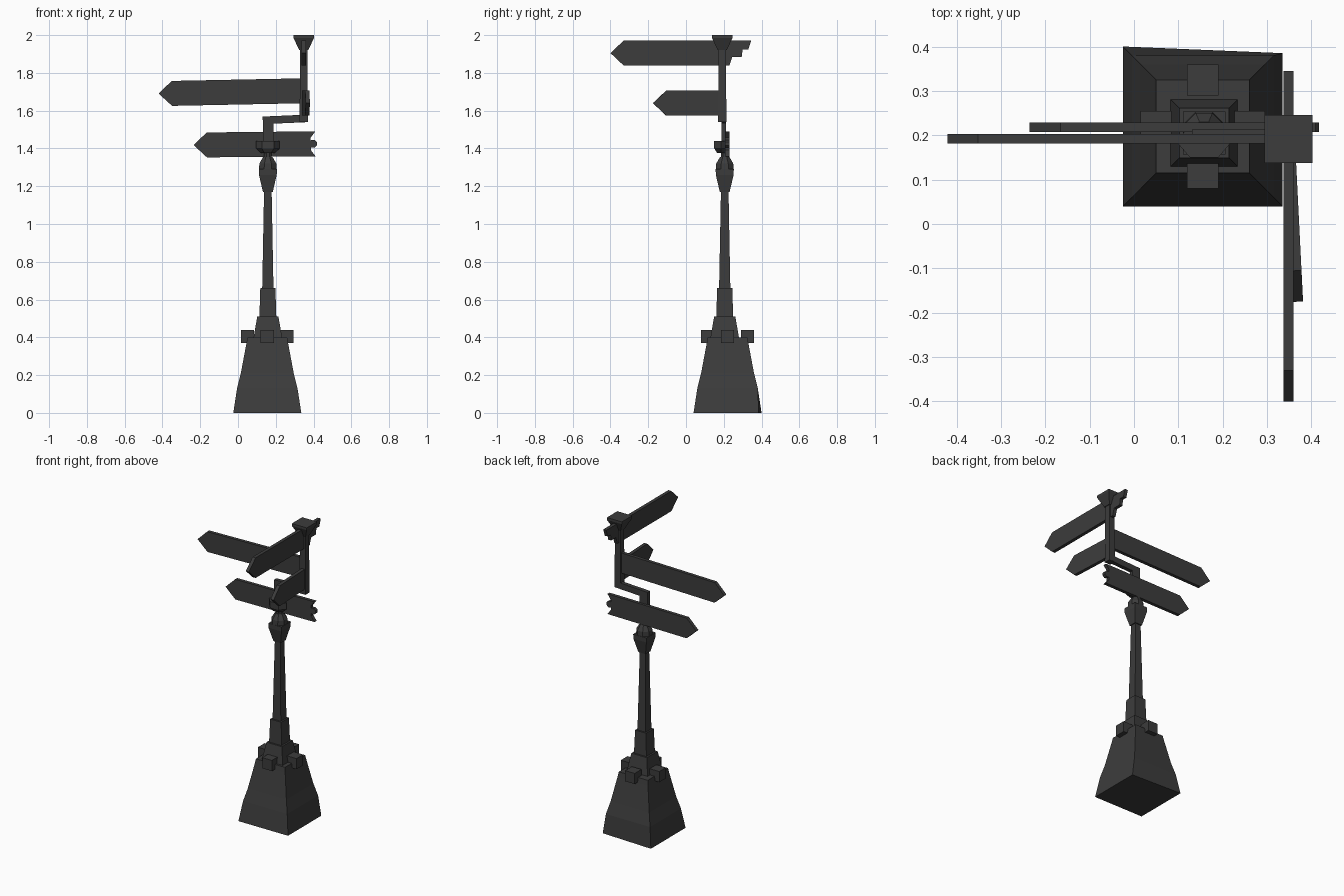
import bpy, bmesh, math
from mathutils import Vector

default_cube = bpy.data.objects.get("Cube")
if default_cube:
    bpy.data.objects.remove(default_cube, do_unlink=True)

iron = bpy.data.materials.new("dark_iron")
iron.use_nodes = True
iron.diffuse_color = (0.045, 0.045, 0.045, 1)
shader = iron.node_tree.nodes["Principled BSDF"]
shader.inputs["Base Color"].default_value = iron.diffuse_color


def finish(name, bm, location):
    """Turn a bmesh into a placed object with the iron material."""
    bmesh.ops.recalc_face_normals(bm, faces=bm.faces)
    mesh = bpy.data.meshes.new(name)
    bm.to_mesh(mesh)
    bm.free()
    mesh.materials.append(iron)
    part = bpy.data.objects.new(name, mesh)
    part.location = location
    bpy.context.scene.collection.objects.link(part)
    return part


def tower(name, centre, levels, sides=4, turn=0.5, squash=1):
    """Stack regular rings; each level is a half width and a height."""
    bm = bmesh.new()
    rings = []
    for half_width, height in levels:
        radius = half_width / math.cos(math.pi / sides) if turn else half_width
        ring = []
        for i in range(sides):
            angle = math.tau * (i + turn) / sides
            ring.append(bm.verts.new((radius * math.cos(angle),
                                      radius * math.sin(angle) * squash,
                                      height)))
        rings.append(ring)
    for lower, upper in zip(rings, rings[1:]):
        for i in range(sides):
            bm.faces.new((lower[i - 1], lower[i], upper[i], upper[i - 1]))
    bm.faces.new(rings[0])
    bm.faces.new(rings[-1])
    return finish(name, bm, (*centre, 0))


def box(name, location, size):
    bm = bmesh.new()
    bmesh.ops.create_cube(bm, size=1)
    bmesh.ops.scale(bm, vec=size, verts=bm.verts)
    return finish(name, bm, location)


def board(name, tip, length, tail, yaw=0, pitch=0):
    """Pointed board running from its tip to a shaped tail."""
    half_height, point, thickness = 0.066, 0.07, 0.022
    outline = [(0, 0), (point, -half_height)]
    outline += [(length + along, side * half_height) for along, side in tail]
    outline.append((point, half_height))
    bm = bmesh.new()
    face = bm.faces.new([bm.verts.new((along, -thickness / 2, height))
                         for along, height in outline])
    extruded = bmesh.ops.extrude_face_region(bm, geom=[face], use_keep_orig=True)
    moved = [item for item in extruded["geom"] if isinstance(item, bmesh.types.BMVert)]
    bmesh.ops.translate(bm, vec=(0, thickness, 0), verts=moved)
    part = finish(name, bm, tip)
    part.rotation_euler = (0, pitch, yaw)
    return part


# Flared base, with one back corner slightly pulled in
base_centre = Vector((0.155, 0.22))
base = tower("base", base_centre,
             [(0.18, 0), (0.16, 0.13), (0.14, 0.21), (0.11, 0.37), (0.105, 0.4)])
base.data.vertices[0].co.y -= 0.015

# Four blocks around the top of the base
for i, side in enumerate(("left", "back", "right", "front")):
    angle = i * math.pi / 2
    offset = Vector((math.cos(angle), math.sin(angle))) * 0.105
    box(side + "_block", (*(base_centre + offset), 0.405), (0.07, 0.07, 0.07))

# Column, from the step on the base up to the capital
column = Vector((0.158, 0.205))
tower("base_step", column, [(0.077, 0.39), (0.056, 0.51)])
tower("column_foot", column, [(0.045, 0.5), (0.04, 0.66)])
tower("column_shaft", column, [(0.03, 0.65), (0.02, 1.18)])
tower("capital", column, [(0.026, 1.17), (0.047, 1.26), (0.048, 1.29)])
tower("capital_dome", column, [(0.047, 1.28), (0.045, 1.32), (0.025, 1.355)], sides=8)
tower("neck", column, [(0.02, 1.34), (0.02, 1.4)], sides=8)
tower("collar", (column.x, 0.186),
      [(0.035, 1.375), (0.063, 1.4), (0.063, 1.44)], sides=6, turn=0, squash=0.67)

# Offset bracket and upper post with its flared cap
box("lower_post", (0.16, 0.2, 1.48), (0.057, 0.026, 0.17))
arm = box("bracket_arm", (0.25, 0.2, 1.554), (0.238, 0.026, 0.04))
arm.rotation_euler.y = -0.045
post = Vector((0.348, 0.192))
tower("upper_post", post, [(0.022, 1.54), (0.019, 1.94)])
tower("post_cap", post, [(0.024, 1.92), (0.054, 1.985), (0.054, 2)])

# Tail shapes: distance past the end, and height as a share of half the board
square_tail = [(0, -1), (0, 1)]
swallow_tail = [(0, -1), (-0.025, -0.5), (-0.025, 0.5), (0, 1)]
ragged_tail = [(-0.115, -1), (-0.1, -0.3), (-0.05, -0.3),
               (-0.045, 0.3), (-0.015, 0.3), (0, 1)]

# Direction boards, two pointing to the right and two to the front
board("upper_side_board", (-0.42, 0.192, 1.69), 0.755, square_tail, pitch=-0.02)
board("lower_side_board", (-0.235, 0.218, 1.418), 0.645, swallow_tail, pitch=-0.01)
board("top_front_board", (0.348, -0.4, 1.905), 0.745, ragged_tail, yaw=math.pi / 2)
board("short_front_board", (0.37, -0.175, 1.64), 0.38, square_tail,
      yaw=math.pi / 2 + 0.05)

# Round ornament in the swallow tail
knob = tower("tail_knob", (0, 0), [(0.02, -0.011), (0.02, 0.011)], sides=8)
knob.location = (0.397, 0.218, 1.425)
knob.rotation_euler.x = math.pi / 2
